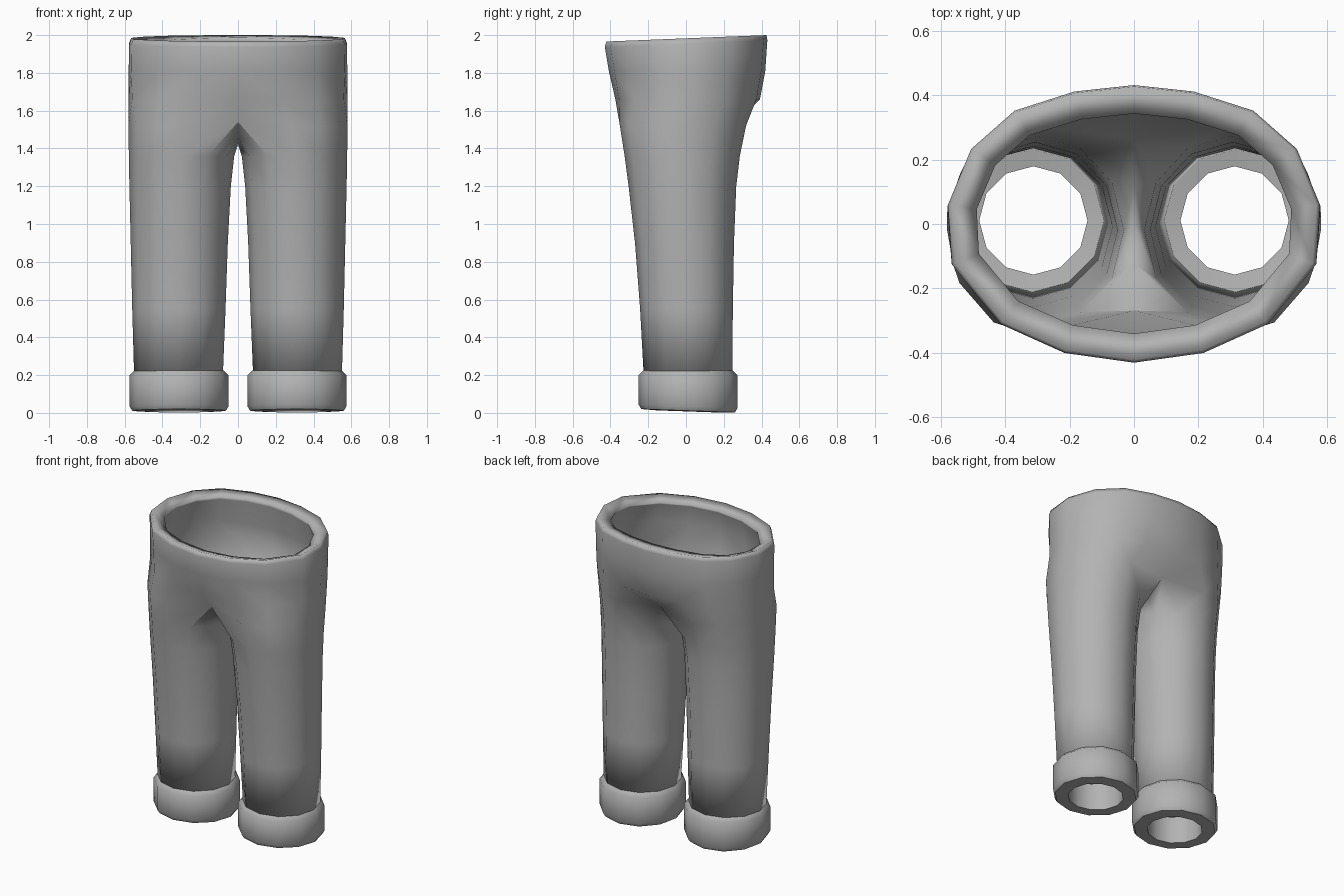
import bpy, bmesh, math
from math import sin, cos, radians

cube = bpy.data.objects.get("Cube")
if cube:
    bpy.data.objects.remove(cube, do_unlink=True)

cloth = bpy.data.materials.new("grey cloth")
cloth.use_nodes = True
GREY = (0.45, 0.45, 0.45, 1)
cloth.diffuse_color = GREY
cloth.node_tree.nodes["Principled BSDF"].inputs["Base Color"].default_value = GREY

# half of the waist outline, from centre front round the left hip to centre back
WAIST = [(0, -.43), (.215, -.4), (.415, -.31), (.565, -.125), (.577, .06),
         (.505, .235), (.37, .355), (.185, .415), (0, .435)]
SIDES = 12


def leg_ring(x_in, x_out, y_front, y_back):
    """Twelve points of a leg section; the first nine line up with WAIST."""
    cx, cy = (x_in + x_out) / 2, (y_front + y_back) / 2
    rx, ry = (x_out - x_in) / 2, (y_back - y_front) / 2
    return [(cx + rx * cos(radians(a)), cy + ry * sin(radians(a)))
            for a in range(-120, 240, 30)]


def bridge(bm, a, b, closed):
    n = len(a)
    for i in range(n if closed else n - 1):
        j = (i + 1) % n
        bm.faces.new((a[i], b[i], b[j], a[j]))


def finish(bm, name):
    bmesh.ops.recalc_face_normals(bm, faces=bm.faces)
    mesh = bpy.data.meshes.new(name)
    bm.to_mesh(mesh)
    bm.free()
    mesh.materials.append(cloth)
    ob = bpy.data.objects.new(name, mesh)
    bpy.context.collection.objects.link(ob)
    mirror = ob.modifiers.new("mirror", "MIRROR")
    mirror.use_clip = True
    mirror.merge_threshold = 0.002
    return ob


def smooth(ob, angle):
    bpy.ops.object.select_all(action="DESELECT")
    ob.select_set(True)
    bpy.context.view_layer.objects.active = ob
    bpy.ops.object.shade_smooth_by_angle(angle=radians(angle))


# trousers: hip rows, one row at the crotch, then leg rows
bm = bmesh.new()
hip_leg = leg_ring(0, .58, -.37, .37)
rows = []
# height, width scale, front scale, back scale, blend to leg shape
for z, sx, sf, sb, t in [(1.983, .98, .98, .98, 0), (1.955, 1, 1, .99, 0),
                         (1.81, 1.003, .95, .965, .05), (1.66, 1.003, .87, .9, .25)]:
    row = []
    for i, (x, y) in enumerate(WAIST):
        lx, ly = hip_leg[i]
        y *= sf if y < 0 else sb
        x = 0 if i in (0, 8) else x * sx * (1 - t) + lx * t
        if i not in (0, 8):
            y = y * (1 - t) + ly * t
        tilt = .04 * y if z > 1.9 else 0
        row.append(bm.verts.new((x, y, z + tilt)))
    rows.append(row)

crotch = [(x, y, 1.52) for x, y in leg_ring(0, .58, -.35, .318)]
crotch[0], crotch[8] = (0, -.28, 1.54), (0, .27, 1.54)
crotch[9:] = [(0, .13, 1.46), (0, 0, 1.42), (0, -.13, 1.46)]
rows.append([bm.verts.new(p) for p in crotch])

for z, *size in [(1.36, .02, .578, -.325, .285), (1.2, .038, .575, -.304, .266),
                 (.9, .054, .568, -.27, .254), (.55, .066, .56, -.243, .248),
                 (.2, .08, .55, -.224, .245)]:
    rows.append([bm.verts.new((x, y, z)) for x, y in leg_ring(*size)])

for k in range(len(rows) - 1):
    a, b = rows[k], rows[k + 1]
    if len(a) == 9:
        bridge(bm, a, b[:9], False)
    else:
        bridge(bm, a, b, True)
bm.verts.index_update()
weights = [(v.index, (1 if v.co.z > 1.9 else .7 if v.co.z > 1.75 else .15)) for v in bm.verts]
trousers = finish(bm, "trousers")

# the wall is thick at the waistband and thin in the legs
group = trousers.vertex_groups.new(name="wall")
for index, weight in weights:
    group.add([index], weight, "REPLACE")
wall = trousers.modifiers.new("wall", "SOLIDIFY")
wall.thickness = .085
wall.offset = -1
wall.vertex_group = "wall"
smooth(trousers, 45)

# cuffs: a rounded band round each ankle with a narrower opening
bm = bmesh.new()
loops = []
for radius, z in [(.236, .225), (.262, .2), (.262, .035), (.248, .012),
                  (.168, .008), (.168, .19), (.225, .2)]:
    ring = leg_ring(.312 - radius, .312 + radius, .011 - radius, .011 + radius)
    loops.append([bm.verts.new((x, y, z - (.035 * y if z < .1 else 0)))
                  for x, y in ring])
for k in range(len(loops)):
    bridge(bm, loops[k], loops[(k + 1) % len(loops)], True)
cuffs = finish(bm, "cuffs")
smooth(cuffs, 50)
